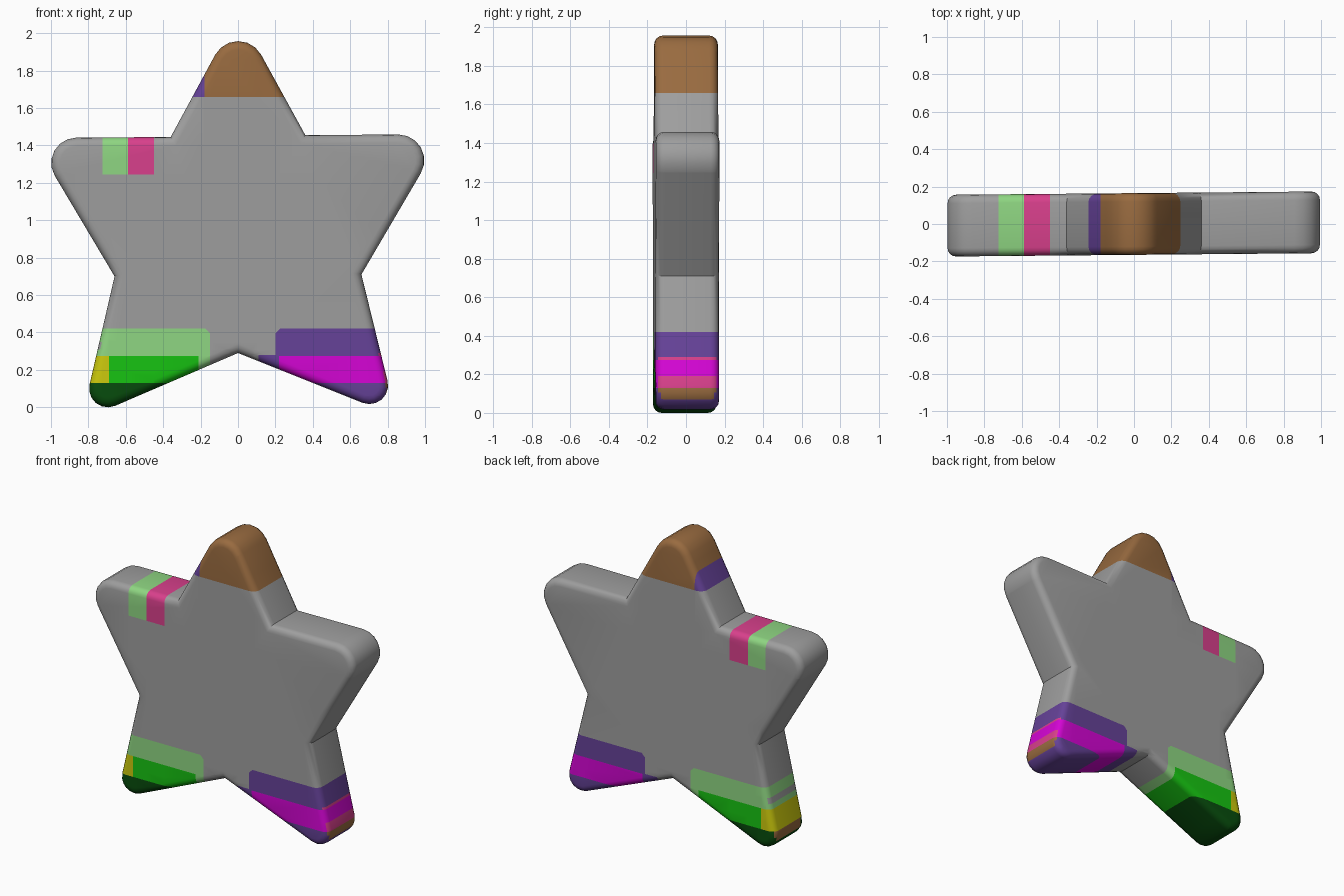
import bpy, bmesh, math
from mathutils import Vector

if "Cube" in bpy.data.objects:
    bpy.data.objects.remove(bpy.data.objects["Cube"])

# name: sRGB colour
COLOURS = {
    "grey": (0.62, 0.62, 0.62), "brown": (0.60, 0.42, 0.25),
    "purple": (0.40, 0.26, 0.60), "light_green": (0.56, 0.84, 0.51),
    "pink": (0.85, 0.25, 0.55), "green": (0.09, 0.77, 0.07),
    "yellow": (0.80, 0.79, 0.05), "dark_green": (0.03, 0.30, 0.05),
    "magenta": (0.84, 0.02, 0.84),
}
INDEX = {n: i for i, n in enumerate(COLOURS)}


def linear(c):
    return c / 12.92 if c <= 0.04045 else ((c + 0.055) / 1.055) ** 2.4


# Star outline: corner x, z, rounding radius (0 = sharp inner notch)
CORNERS = [
    (0, 2.11, 0.14), (0.36, 1.455, 0), (1.10, 1.46, 0.138), (0.66, 0.71, 0),
    (0.846, -0.048, 0.10), (0, 0.29, 0), (-0.838, -0.07, 0.10),
    (-0.66, 0.70, 0), (-1.10, 1.44, 0.135), (-0.36, 1.445, 0),
]


def rounded(corners, steps=6):
    pts = []
    for i, (x, z, r) in enumerate(corners):
        p = Vector((x, z))
        if r == 0:
            pts.append(p)
            continue
        a = (Vector(corners[i - 1][:2]) - p).normalized()
        b = (Vector(corners[(i + 1) % len(corners)][:2]) - p).normalized()
        half = a.angle(b) / 2
        centre = p + (a + b).normalized() * r / math.sin(half)
        s = p + a * r / math.tan(half) - centre
        e = p + b * r / math.tan(half) - centre
        sweep = s.angle(e)
        for k in range(steps + 1):
            t = k / steps
            v = (s * math.sin((1 - t) * sweep) + e * math.sin(t * sweep)) / math.sin(sweep)
            pts.append(centre + v)
    return pts


def colour_of(c, n):
    x, z = c.x, c.z
    # top point
    if z > 1.66:
        return "brown" if x > -0.18 else "purple"
    # stripes on left arm
    if z > 1.245 and -0.725 < x < -0.45:
        return "light_green" if x < -0.588 else "pink"
    # left leg
    if z < 0.42 and x < -0.15 and x + z < 0.245:
        side = n.x < -0.8
        if z < 0.13:
            return "brown" if side and z > 0.06 and c.y > -0.11 else "dark_green"
        if z < 0.275 and x < -0.21:
            return "yellow" if x < -0.69 else "green"
        return "grey" if side and 0.31 < z < 0.35 else "light_green"
    # right leg
    if z < 0.42 and ((x > 0.20 and z - x < 0.195) or (x > 0.11 and z < 0.28)):
        side = n.x > 0.8
        if z < 0.13:
            return "brown" if side and z > 0.06 else "purple"
        if side and (z < 0.19 or 0.275 < z < 0.29):
            return "pink"
        return "magenta" if z < 0.275 and x > 0.22 else "purple"
    return "grey"


# Star body: extruded outline with rounded rims
HALF = 0.165
outline = rounded(CORNERS)
bm = bmesh.new()
front = bm.faces.new([bm.verts.new((p.x, -HALF, p.y)) for p in outline])
ext = bmesh.ops.extrude_face_region(bm, geom=[front], use_keep_orig=True)
for v in ext["geom"]:
    if isinstance(v, bmesh.types.BMVert):
        v.co.y = HALF
bmesh.ops.recalc_face_normals(bm, faces=bm.faces[:])
rims = [e for e in bm.edges if abs(e.verts[0].co.y - e.verts[1].co.y) < 1e-5]
bmesh.ops.bevel(bm, geom=rims, offset=0.045, segments=4, profile=0.5,
                affect="EDGES", clamp_overlap=False)
bmesh.ops.triangulate(bm, faces=[f for f in bm.faces if len(f.verts) > 4])

# Cuts along the colour borders
cuts = [((0, 0, z), (0, 0, 1)) for z in
        (0.06, 0.13, 0.19, 0.275, 0.29, 0.31, 0.35, 0.42, 1.245, 1.66)]
cuts += [((x, 0, 0), (1, 0, 0)) for x in
         (-0.725, -0.69, -0.588, -0.45, -0.21, -0.18, -0.15, 0.11, 0.20, 0.22)]
cuts += [((0, 0, 0.245), (1, 0, 1)), ((0, 0, 0.195), (-1, 0, 1)), ((0, 0, 0.28), (0, 0, 1))]
for co, no in cuts:
    bmesh.ops.bisect_plane(bm, geom=bm.verts[:] + bm.edges[:] + bm.faces[:],
                           dist=1e-5, plane_co=co, plane_no=no)
bmesh.ops.recalc_face_normals(bm, faces=bm.faces[:])
bm.normal_update()
for f in bm.faces:
    f.material_index = INDEX[colour_of(f.calc_center_median(), f.normal)]

# Slight yaw, and rest on the ground
low = min(v.co.z for v in bm.verts)
for v in bm.verts:
    v.co.y += 0.009 * v.co.x
    v.co.z -= low

mesh = bpy.data.meshes.new("star_body")
bm.to_mesh(mesh)
bm.free()
for name, rgb in COLOURS.items():
    mat = bpy.data.materials.new(name)
    mat.diffuse_color = (*[linear(c) for c in rgb], 1)
    mat.use_nodes = True
    mat.node_tree.nodes["Principled BSDF"].inputs["Base Color"].default_value = mat.diffuse_color
    mesh.materials.append(mat)
star = bpy.data.objects.new("star_body", mesh)
bpy.context.collection.objects.link(star)
bpy.context.view_layer.objects.active = star
star.select_set(True)
bpy.ops.object.shade_smooth_by_angle(angle=math.radians(35))
